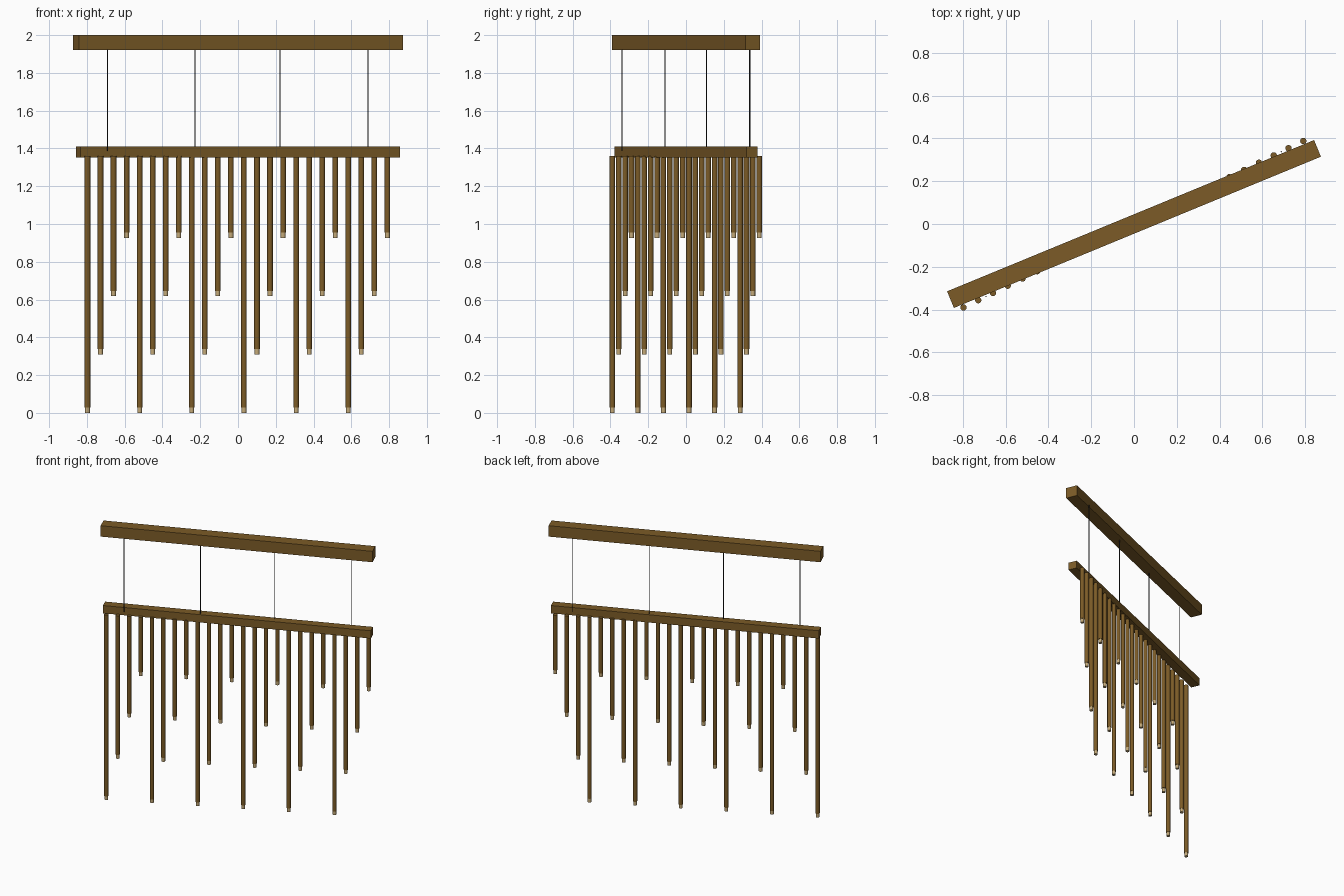
import bpy
import math
from mathutils import Vector

cube = bpy.data.objects.get("Cube")
if cube:
    bpy.data.objects.remove(cube, do_unlink=True)


def material(name, rgb):
    mat = bpy.data.materials.new(name)
    mat.use_nodes = True
    mat.diffuse_color = (*rgb, 1)
    mat.node_tree.nodes["Principled BSDF"].inputs["Base Color"].default_value = (*rgb, 1)
    return mat


bronze = material("bronze brown", (0.20, 0.105, 0.02))
cream = material("cream lens", (0.55, 0.40, 0.19))
black = material("black cable", (0.02, 0.02, 0.02))


def beam(name, length, width, bottom, top):
    bpy.ops.mesh.primitive_cube_add(size=1, location=(0, 0, (bottom + top) / 2),
                                    rotation=(0, 0, math.radians(22.4)))
    ob = bpy.context.object
    ob.name = name
    ob.scale = (length, width, top - bottom)
    ob.data.materials.append(bronze)


def rod(name, spot, radius, bottom, top, mat, sides=16):
    bpy.ops.mesh.primitive_cylinder_add(vertices=sides, radius=radius, depth=top - bottom,
                                        location=(spot.x, spot.y, (bottom + top) / 2))
    ob = bpy.context.object
    ob.name = name
    ob.data.materials.append(mat)
    bpy.ops.object.shade_smooth_by_angle(angle=math.radians(40))


# Ceiling beam and lower beam
beam("ceiling_beam", 1.855, 0.084, 1.92, 2.0)
beam("lower_beam", 1.828, 0.063, 1.353, 1.41)

# Hanging tubes in a repeating four-step pattern, each with a pale lens at its foot
first, last = Vector((-0.797, -0.39)), Vector((0.791, 0.388))
COUNT = 24
for i in range(COUNT):
    spot = first.lerp(last, i / (COUNT - 1))
    foot = 0.309 * (i % 4)
    rod(f"tube_{i + 1}", spot, 0.0148, foot + 0.028, 1.36, bronze)
    rod(f"tube_lens_{i + 1}", spot, 0.0125, foot, foot + 0.03, cream)

# Suspension cables
for i, x in enumerate((-0.691, -0.228, 0.222, 0.688)):
    spot = first.lerp(last, (x - first.x) / (last.x - first.x))
    rod(f"cable_{i + 1}", spot, 0.0027, 1.387, 1.925, black, 8)
